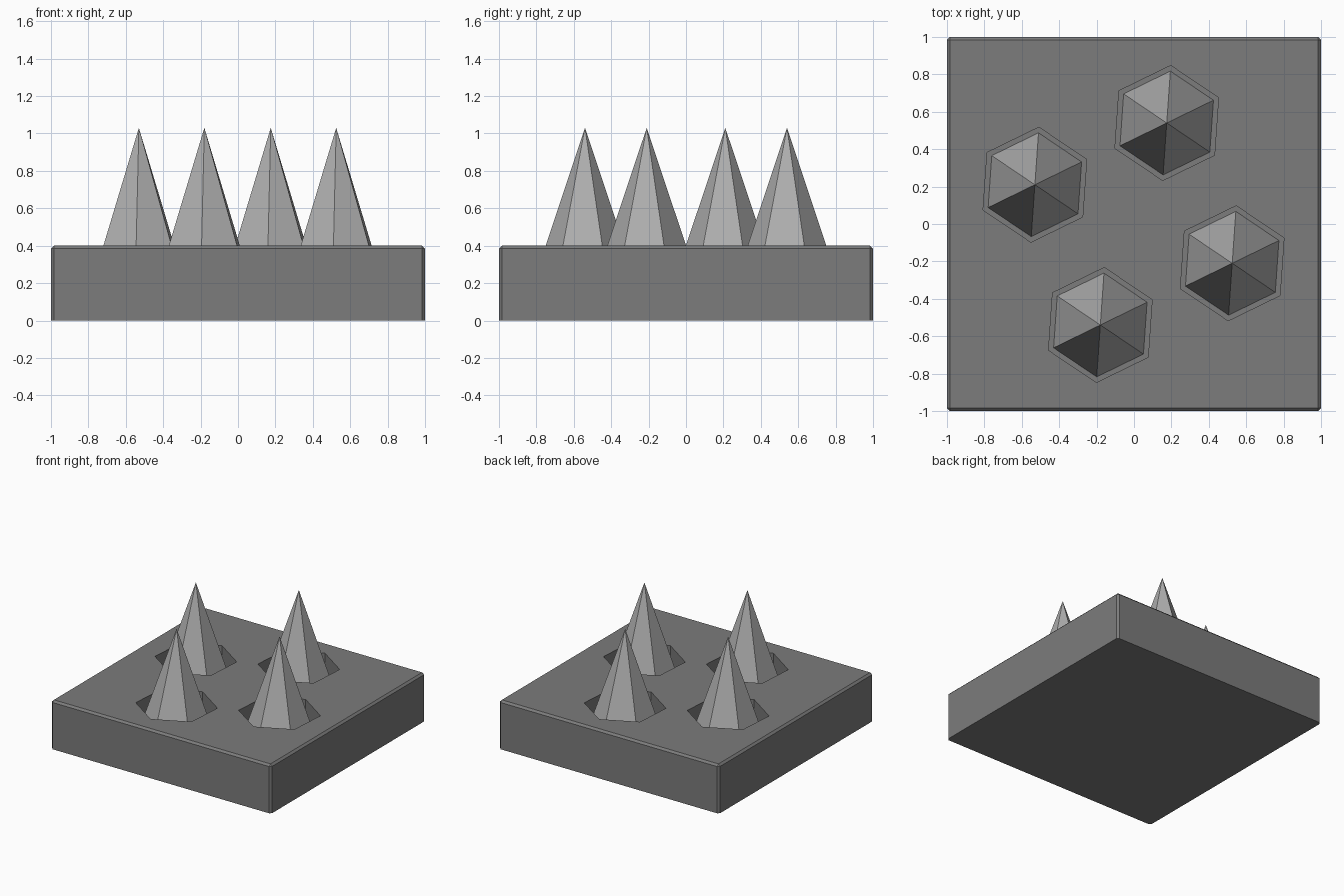
import bpy, bmesh, math
from mathutils import Matrix

if "Cube" in bpy.data.objects:
    bpy.data.objects.remove(bpy.data.objects["Cube"])

CENTRES = [(0.175, 0.54), (-0.53, 0.21), (0.525, -0.21), (-0.18, -0.54)]
TURN = math.radians(26)      # direction of one hexagon corner
FLOOR, TOP, TIP = 0.2, 0.4, 1.03


def material(name, value):
    m = bpy.data.materials.new(name)
    m.diffuse_color = (value, value, value, 1)
    m.use_nodes = True
    m.node_tree.nodes["Principled BSDF"].inputs["Base Color"].default_value = m.diffuse_color
    return m


dark = material("dark grey", 0.2)
light = material("light grey", 0.43)


def to_object(bm, name, mat):
    bmesh.ops.recalc_face_normals(bm, faces=bm.faces)
    me = bpy.data.meshes.new(name)
    bm.to_mesh(me)
    bm.free()
    me.materials.append(mat)
    ob = bpy.data.objects.new(name, me)
    bpy.context.collection.objects.link(ob)
    return ob


def hexagon(bm, x, y, z0, z1, r0, r1):
    # Six-sided prism or pyramid, corner turned to TURN
    corners = [(x + math.cos(TURN + i * math.pi / 3), y) for i in range(6)]
    def ring(r, z):
        return [bm.verts.new((x + r * math.cos(TURN + i * math.pi / 3),
                              y + r * math.sin(TURN + i * math.pi / 3), z)) for i in range(6)]
    low = ring(r0, z0)
    bm.faces.new(low[::-1])
    if r1 == 0:
        tip = bm.verts.new((x, y, z1))
        for i in range(6):
            bm.faces.new((low[i], low[(i + 1) % 6], tip))
    else:
        high = ring(r1, z1)
        bm.faces.new(high)
        for i in range(6):
            j = (i + 1) % 6
            bm.faces.new((low[i], low[j], high[j], high[i]))


# Base slab, chamfered on all edges but the bottom ones
bm = bmesh.new()
bmesh.ops.create_cube(bm, size=1, matrix=Matrix.Translation((0, 0, TOP / 2)) @ Matrix.Diagonal((2, 2, TOP, 1)))
edges = [e for e in bm.edges if any(v.co.z > 0.1 for v in e.verts)]
bmesh.ops.bevel(bm, geom=edges, offset=0.016, segments=1, affect='EDGES')
base = to_object(bm, "base", dark)

# Hexagonal pits cut into the top
bm = bmesh.new()
for x, y in CENTRES:
    hexagon(bm, x, y, FLOOR, TOP + 0.2, 0.308, 0.308)
cutter = to_object(bm, "pit_cutter", dark)
cutter.hide_render = True
cutter.hide_set(True)
cut = base.modifiers.new("pits", 'BOOLEAN')
cut.operation = 'DIFFERENCE'
cut.solver = 'EXACT'
cut.object = cutter

# Spikes standing in the pits
for n, (x, y) in enumerate(CENTRES, 1):
    bm = bmesh.new()
    hexagon(bm, x, y, FLOOR, TIP, 0.278, 0)
    to_object(bm, f"spike_{n}", light)
